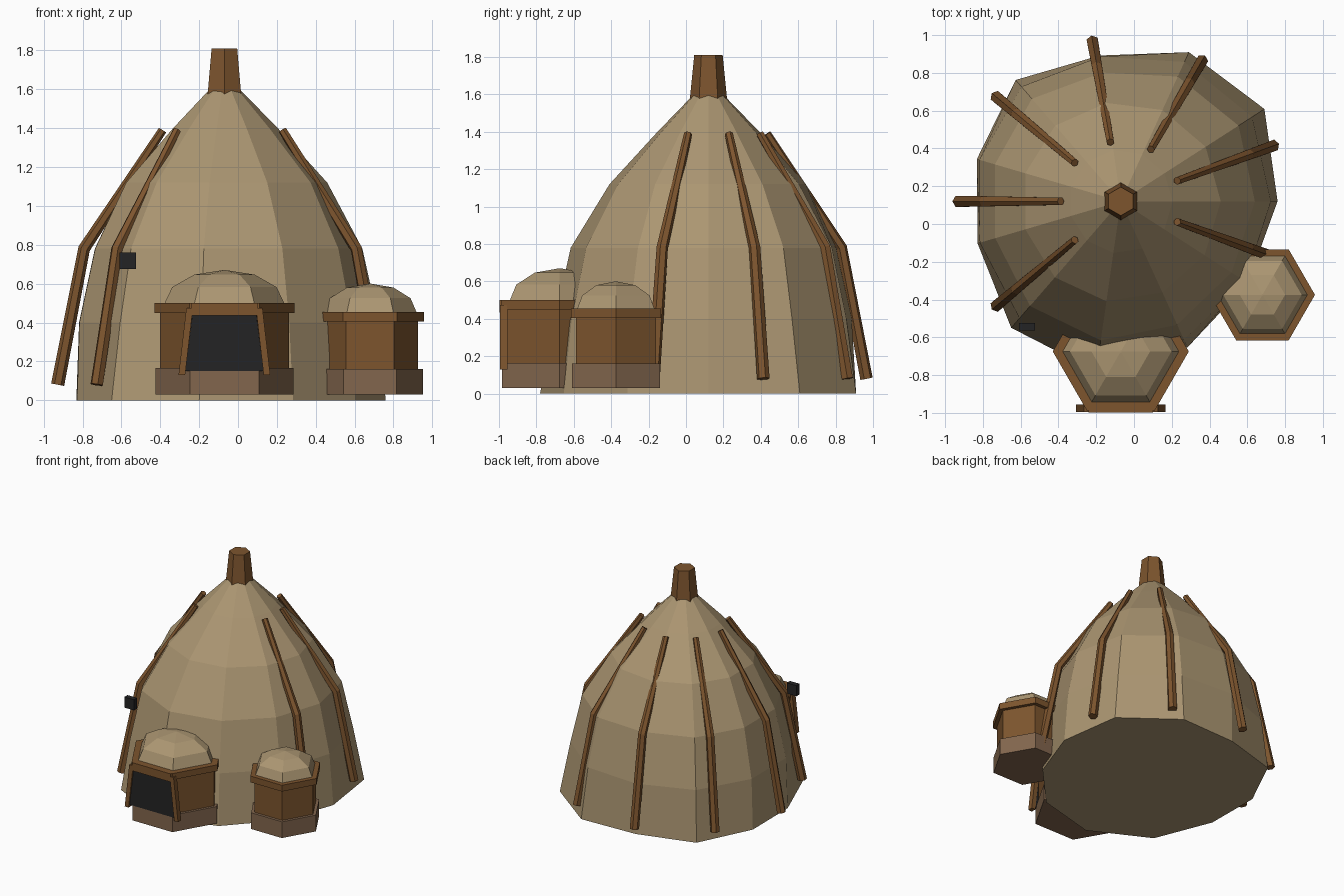
import bpy, bmesh, math
from mathutils import Vector

if "Cube" in bpy.data.objects:
    bpy.data.objects.remove(bpy.data.objects["Cube"])


def material(name, rgb):
    m = bpy.data.materials.new(name)
    m.diffuse_color = (*rgb, 1)
    m.use_nodes = True
    m.node_tree.nodes["Principled BSDF"].inputs["Base Color"].default_value = m.diffuse_color
    return m


HIDE = material("tan hide", (0.41, 0.305, 0.168))
WOOD = material("brown wood", (0.205, 0.09, 0.027))
STONE = material("clay base", (0.225, 0.133, 0.075))
DARK = material("dark opening", (0.017, 0.017, 0.018))
CX, CY = -0.07, 0.12          # hut centre


def finish(bm, name, mat):
    bmesh.ops.recalc_face_normals(bm, faces=bm.faces)
    me = bpy.data.meshes.new(name)
    bm.to_mesh(me)
    bm.free()
    me.materials.append(mat)
    ob = bpy.data.objects.new(name, me)
    bpy.context.collection.objects.link(ob)
    return ob


def loft(name, rings, mat):
    """Skin a list of equal-sized point rings and cap both ends."""
    bm = bmesh.new()
    vs = [[bm.verts.new(p) for p in ring] for ring in rings]
    n = len(vs[0])
    for a, b in zip(vs, vs[1:]):
        for i in range(n):
            j = (i + 1) % n
            bm.faces.new((a[i], a[j], b[j], b[i]))
    bm.faces.new(vs[0][::-1])
    bm.faces.new(vs[-1])
    return finish(bm, name, mat)


def lathe(name, cx, cy, profile, mat, sides=6, start=0.0):
    """Sided solid from (radius, z) pairs."""
    angles = [start + math.tau * i / sides for i in range(sides)]
    return loft(name, [[(cx + r * math.cos(a), cy + r * math.sin(a), z) for a in angles]
                       for r, z in profile], mat)


def box(name, x, y, z, mat, top_x=None):
    """Box from ranges; top_x gives a different x range at the top."""
    tx = top_x or x
    return loft(name, [[(r[0], y[0], h), (r[1], y[0], h), (r[1], y[1], h), (r[0], y[1], h)]
                       for r, h in ((x, z[0]), (tx, z[1]))], mat)


# Main hide dome: eleven uneven columns, evening out towards the top
base = [0.83, 0.904, 0.868, 0.78, 0.85, 0.794, 0.79, 0.886, 0.91, 0.85, 0.80]
mean = sum(base) / len(base)
levels = [(0.0, mean, 1.0), (0.4, 0.80, 0.45), (0.78, 0.715, 0.5),
          (1.12, 0.53, 0.1), (1.4, 0.275, 0.0), (1.65, 0.03, 0.0)]
rings = []
for z, r, w in levels:
    ring = []
    for i, b in enumerate(base):
        a = math.tau * i / len(base)
        rr = r * (1 + w * (b / mean - 1))
        ring.append((CX + rr * math.cos(a), CY + rr * math.sin(a), z))
    rings.append(ring)
loft("hide_dome", rings, HIDE)

# Smoke vent on top
lathe("smoke_vent", CX, CY, [(0.102, 1.55), (0.076, 1.81)], WOOD, start=math.pi / 2)

# Bent poles leaning on the dome, leaving the entrance side free
POLE = [(0.858, 0.08, 0.034), (0.722, 0.78, 0.031), (0.318, 1.39, 0.022)]
for k, deg in enumerate((20, 60, 100, 140, 180, 220, 340)):
    a = math.radians(deg)
    out, side = Vector((math.cos(a), math.sin(a), 0)), Vector((-math.sin(a), math.cos(a), 0))
    rings = []
    for i, (r, z, rad) in enumerate(POLE):
        p, q = POLE[max(i - 1, 0)], POLE[min(i + 1, 2)]
        along = (out * (q[0] - p[0]) + Vector((0, 0, q[1] - p[1]))).normalized()
        up = side.cross(along)
        c = Vector((CX, CY, z)) + out * r
        rings.append([c + rad * (up * math.cos(t) + side * math.sin(t))
                      for t in [math.tau * s / 6 for s in range(6)]])
    loft(f"pole_{k + 1}", rings, WOOD)


# Six-sided annexes: base, wall, rim and small dome
def annex(name, x, y, base_r, wall_r, rim_r, dome_r, base_z, rim_z, top_z, dome_h):
    lathe(name + "_base", x, y, [(base_r, 0.03), (base_r, base_z)], STONE)
    lathe(name + "_wall", x, y, [(wall_r, base_z - 0.01), (wall_r, rim_z + 0.01)], WOOD)
    lathe(name + "_rim", x, y, [(rim_r, rim_z), (rim_r, top_z)], WOOD)
    arc = [math.radians(d) for d in (0, 30, 60, 89)]
    lathe(name + "_dome", x, y, [(dome_r * math.cos(t), top_z - 0.005 + dome_h * math.sin(t))
                                 for t in arc], HIDE)


annex("porch", CX, -0.675, 0.355, 0.332, 0.36, 0.31, 0.165, 0.45, 0.50, 0.175)
annex("side_hut", 0.68, -0.375, 0.272, 0.247, 0.278, 0.24, 0.16, 0.405, 0.455, 0.15)

# Doorway with leaning jambs and lintel
box("door_opening", (-0.27, 0.13), (-0.985, -0.955), (0.15, 0.44), DARK, (-0.235, 0.095))
for s, name in ((-1, "left_jamb"), (1, "right_jamb")):
    box(name, sorted((CX + s * 0.202, CX + s * 0.236)), (-0.995, -0.955), (0.13, 0.475), WOOD,
        sorted((CX + s * 0.162, CX + s * 0.196)))
box("lintel", (CX - 0.17, CX + 0.17), (-0.998, -0.96), (0.435, 0.50), WOOD)

# Small dark box on the side of the dome
box("vent_box", (-0.61, -0.525), (-0.565, -0.525), (0.675, 0.76), DARK)
